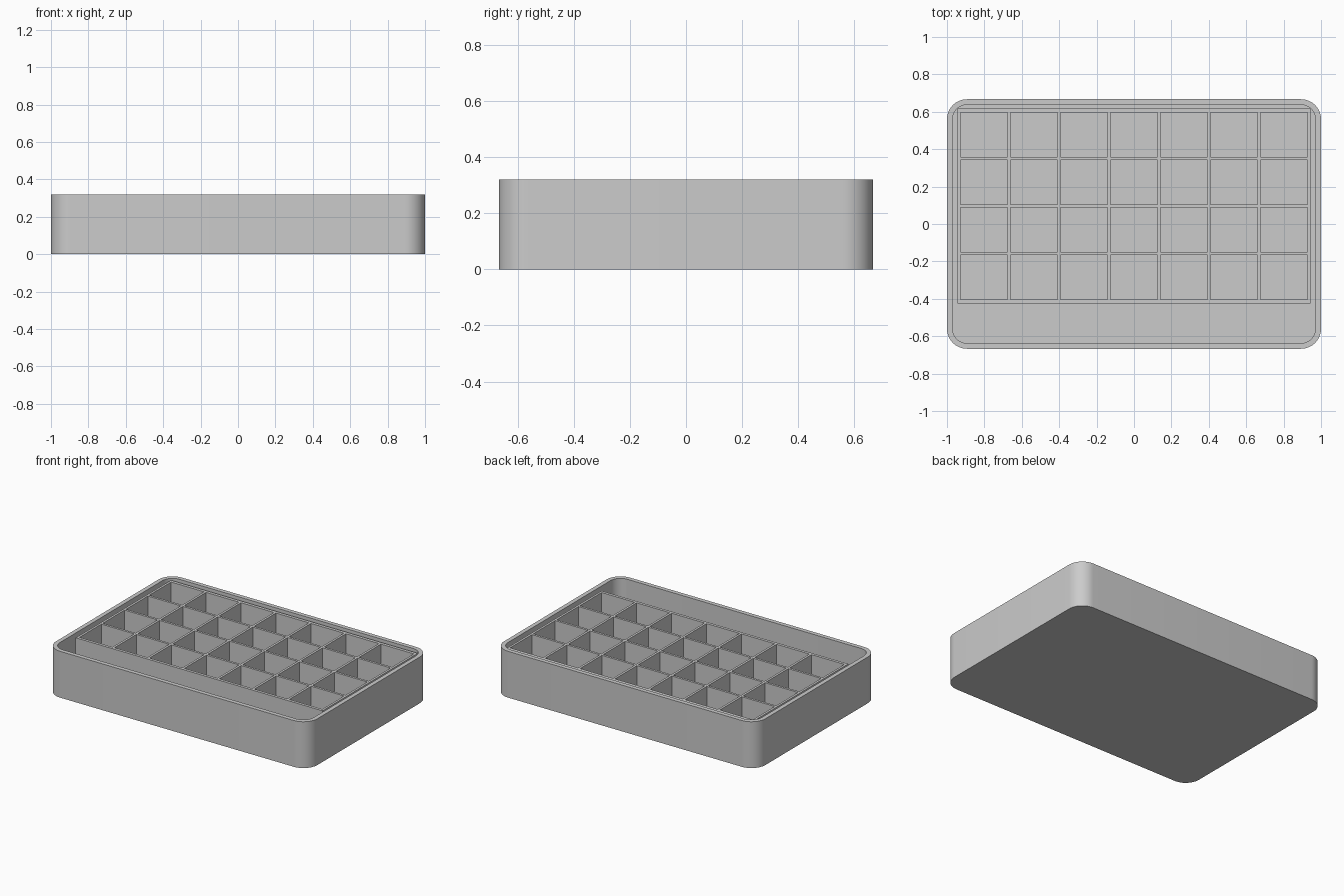
import bpy, bmesh, math

if "Cube" in bpy.data.objects:
    bpy.data.objects.remove(bpy.data.objects["Cube"])

grey = bpy.data.materials.new("light_grey")
grey.diffuse_color = (0.6, 0.6, 0.6, 1)
grey.use_nodes = True
grey.node_tree.nodes["Principled BSDF"].inputs["Base Color"].default_value = grey.diffuse_color


def finish(bm, name, smooth):
    bmesh.ops.remove_doubles(bm, verts=bm.verts, dist=1e-5)
    bmesh.ops.recalc_face_normals(bm, faces=bm.faces)
    mesh = bpy.data.meshes.new(name)
    bm.to_mesh(mesh)
    bm.free()
    mesh.materials.append(grey)
    ob = bpy.data.objects.new(name, mesh)
    bpy.context.collection.objects.link(ob)
    if smooth:
        bpy.ops.object.select_all(action='DESELECT')
        ob.select_set(True)
        bpy.context.view_layer.objects.active = ob
        bpy.ops.object.shade_smooth_by_angle(angle=math.radians(30))
    return ob


def ring(bm, hx, hy, r, z, seg=12):
    """Rounded rectangle of vertices at height z."""
    verts = []
    for k, (sx, sy) in enumerate([(1, 1), (-1, 1), (-1, -1), (1, -1)]):
        for i in range(seg + 1):
            a = math.pi / 2 * (k + i / seg)
            verts.append(bm.verts.new((sx * (hx - r) + r * math.cos(a),
                                       sy * (hy - r) + r * math.sin(a), z)))
    return verts


# Outer tray: rounded open box with a thin wall and floor
HX, HY, H, WALL, R, FLOOR = 1.0, 0.667, 0.32, 0.03, 0.107, 0.03
bm = bmesh.new()
rings = [ring(bm, HX, HY, R, 0), ring(bm, HX, HY, R, H),
         ring(bm, HX - WALL, HY - WALL, R - WALL, H),
         ring(bm, HX - WALL, HY - WALL, R - WALL, FLOOR)]
for a, b in zip(rings, rings[1:]):
    for i in range(len(a)):
        j = (i + 1) % len(a)
        bm.faces.new((a[i], a[j], b[j], b[i]))
bm.faces.new(rings[0])
bm.faces.new(rings[-1])
finish(bm, "outer_tray", True)

# Divider insert: 7 x 4 pockets, placed towards the back
COLS, ROWS, PX, PY, T = 7, 4, 0.2675, 0.254, 0.016
TOP, BASE, POCKET = 0.308, FLOOR, FLOOR + 0.016
xs, ys = [-0.944], [-0.425]
for c in range(COLS):
    x = (c - COLS / 2) * PX
    xs += [x + T / 2, x + PX - T / 2]
xs.append(0.944)
for r in range(ROWS):
    y = -0.413 + r * PY
    ys += [y + T / 2, y + PY - T / 2]
ys.append(0.617)

bm = bmesh.new()


def quad(*pts):
    bm.faces.new([bm.verts.new(p) for p in pts])


def flat(x0, x1, y0, y1, z):
    quad((x0, y0, z), (x1, y0, z), (x1, y1, z), (x0, y1, z))


def sides(x0, x1, y0, y1, z0, z1):
    c = [(x0, y0), (x1, y0), (x1, y1), (x0, y1)]
    for p, q in zip(c, c[1:] + c[:1]):
        quad((*p, z0), (*q, z0), (*q, z1), (*p, z1))


nx, ny = len(xs) - 1, len(ys) - 1
for i in range(nx):
    for j in range(ny):
        box = (xs[i], xs[i + 1], ys[j], ys[j + 1])
        flat(*box, BASE)
        if i % 2 and j % 2:
            flat(*box, POCKET)
            sides(*box, POCKET, TOP)
        else:
            flat(*box, TOP)
for i in range(nx):
    for y in (ys[0], ys[-1]):
        quad((xs[i], y, BASE), (xs[i + 1], y, BASE), (xs[i + 1], y, TOP), (xs[i], y, TOP))
for j in range(ny):
    for x in (xs[0], xs[-1]):
        quad((x, ys[j], BASE), (x, ys[j + 1], BASE), (x, ys[j + 1], TOP), (x, ys[j], TOP))
finish(bm, "divider_insert", False)
